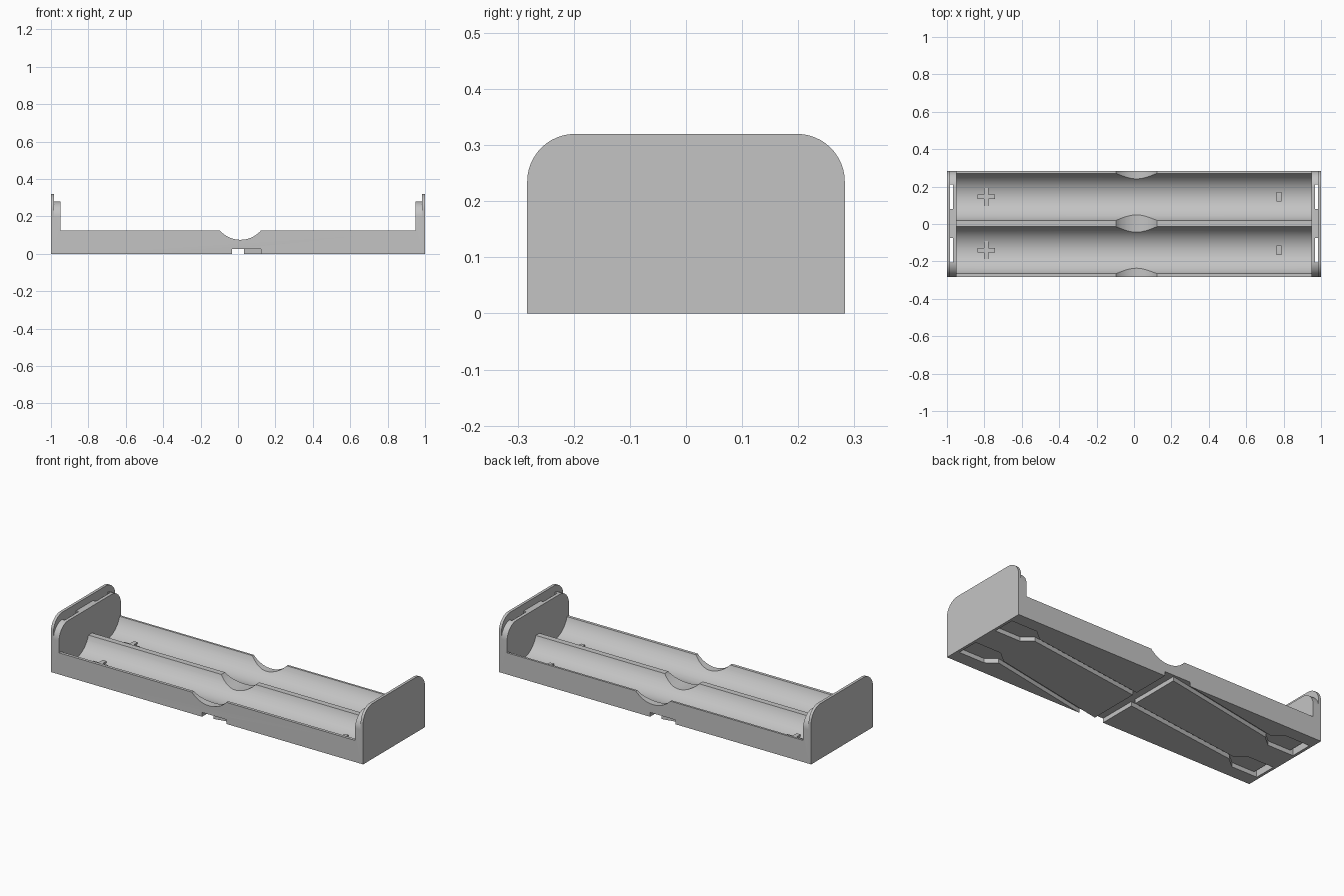
import bpy, bmesh, math
from mathutils import Vector

if "Cube" in bpy.data.objects:
    bpy.data.objects.remove(bpy.data.objects["Cube"], do_unlink=True)

grey = bpy.data.materials.new("light_grey_plastic")
grey.use_nodes = True
grey.diffuse_color = (0.55, 0.55, 0.55, 1)
grey.node_tree.nodes["Principled BSDF"].inputs["Base Color"].default_value = (0.55, 0.55, 0.55, 1)

HALF_Y = 0.283
LANES = (0.145, -0.14)


def prism(name, outline, axis, low, high):
    """Extrude a flat outline along x, y or z."""
    place = {"x": lambda a, b, t: (t, a, b),
             "y": lambda a, b, t: (a, t, b),
             "z": lambda a, b, t: (a, b, t)}[axis]
    bm = bmesh.new()
    base = bm.faces.new([bm.verts.new(place(a, b, low)) for a, b in outline])
    grown = bmesh.ops.extrude_face_region(bm, geom=[base])["geom"]
    moved = [v for v in grown if isinstance(v, bmesh.types.BMVert)]
    bmesh.ops.translate(bm, verts=moved, vec=place(0, 0, high - low))
    bmesh.ops.recalc_face_normals(bm, faces=bm.faces)
    mesh = bpy.data.meshes.new(name)
    bm.to_mesh(mesh)
    bm.free()
    mesh.materials.append(grey)
    obj = bpy.data.objects.new(name, mesh)
    bpy.context.collection.objects.link(obj)
    return obj


def rect(a0, a1, b0, b1):
    return [(a0, b0), (a1, b0), (a1, b1), (a0, b1)]


def circle(a, b, r, n=72):
    return [(a + r * math.cos(math.tau * i / n), b + r * math.sin(math.tau * i / n)) for i in range(n)]


def arch(top, radius, n=12):
    """End plate outline with two rounded upper corners."""
    right = [(HALF_Y - radius + radius * math.cos(math.pi / 2 * i / n),
              top - radius + radius * math.sin(math.pi / 2 * i / n)) for i in range(n + 1)]
    left = [(-y, z) for y, z in reversed(right)]
    return [(HALF_Y, 0)] + right + left + [(-HALF_Y, 0)]


def band(start, end, width):
    """Straight strip between two points."""
    p, q = Vector(start), Vector(end)
    side = (q - p).normalized().orthogonal() * width / 2
    return [tuple(v) for v in (p + side, q + side, q - side, p - side)]


def combine(target, tool, operation):
    mod = target.modifiers.new("shape", "BOOLEAN")
    mod.operation, mod.solver, mod.object = operation, "EXACT", tool
    bpy.context.view_layer.objects.active = target
    bpy.ops.object.modifier_apply(modifier=mod.name)
    bpy.data.objects.remove(tool, do_unlink=True)


# Tray with round lanes and a finger scoop
tray = prism("battery_tray", rect(-0.96, 0.96, -HALF_Y, HALF_Y), "z", 0, 0.125)
for y in LANES:
    combine(tray, prism("lane_cutter", circle(y, 0.165, 0.132), "x", -0.948, 0.948), "DIFFERENCE")
combine(tray, prism("scoop_cutter", circle(0.013, 0.221, 0.146), "y", -0.4, 0.4), "DIFFERENCE")

# Stepped end walls
for s in (-1, 1):
    for inner, outer, top in ((0.948, 0.99, 0.28), (0.984, 1.0, 0.32)):
        low, high = sorted((s * inner, s * outer))
        combine(tray, prism("end_wall", arch(top, 0.085), "x", low, high), "UNION")

# Contact slots and their recesses under the floor
for s in (-1, 1):
    for y in LANES:
        low, high = sorted((s * 0.967, s * 0.984))
        combine(tray, prism("slot_cutter", rect(low, high, y - 0.065, y + 0.065), "z", -0.1, 0.5), "DIFFERENCE")
        half = [(0.984, 0.065), (0.82, 0.065), (0.76, 0.015)]
        outline = [(s * x, y + w) for x, w in half] + [(s * x, y - w) for x, w in reversed(half)]
        combine(tray, prism("recess_cutter", outline, "z", -0.1, 0.025), "DIFFERENCE")

# Wire channels under the floor
channels = [((0.0, -0.4), (0.0, 0.4), 0.065)]
for s, outer_y, inner_y in ((1, LANES[1], LANES[0]), (-1, LANES[0], LANES[1])):
    channels.append(((s * 0.78, outer_y), (s * -0.17, -s * 0.325), 0.03))
    channels.append(((s * 0.78, inner_y), (0, s * 0.04), 0.03))
for start, end, width in channels:
    combine(tray, prism("channel_cutter", band(start, end, width), "z", -0.1, 0.025), "DIFFERENCE")

bpy.ops.object.select_all(action="DESELECT")
tray.select_set(True)
bpy.context.view_layer.objects.active = tray
bpy.ops.object.shade_smooth_by_angle(angle=math.radians(30))

# Raised polarity marks on the lane floors
a, b = 0.0125, 0.048
quarter = [(b, -a), (b, a), (a, a)]
cross = []
for turn in range(4):
    c, s = round(math.cos(turn * math.pi / 2)), round(math.sin(turn * math.pi / 2))
    cross += [(c * x - s * y, s * x + c * y) for x, y in quarter]
for side, y in zip(("back", "front"), LANES):
    prism(side + "_plus_mark", [(x - 0.79, v + y) for x, v in cross], "z", 0.03, 0.05)
    prism(side + "_minus_mark", rect(0.763, 0.788, y - 0.025, y + 0.025), "z", 0.03, 0.05)
